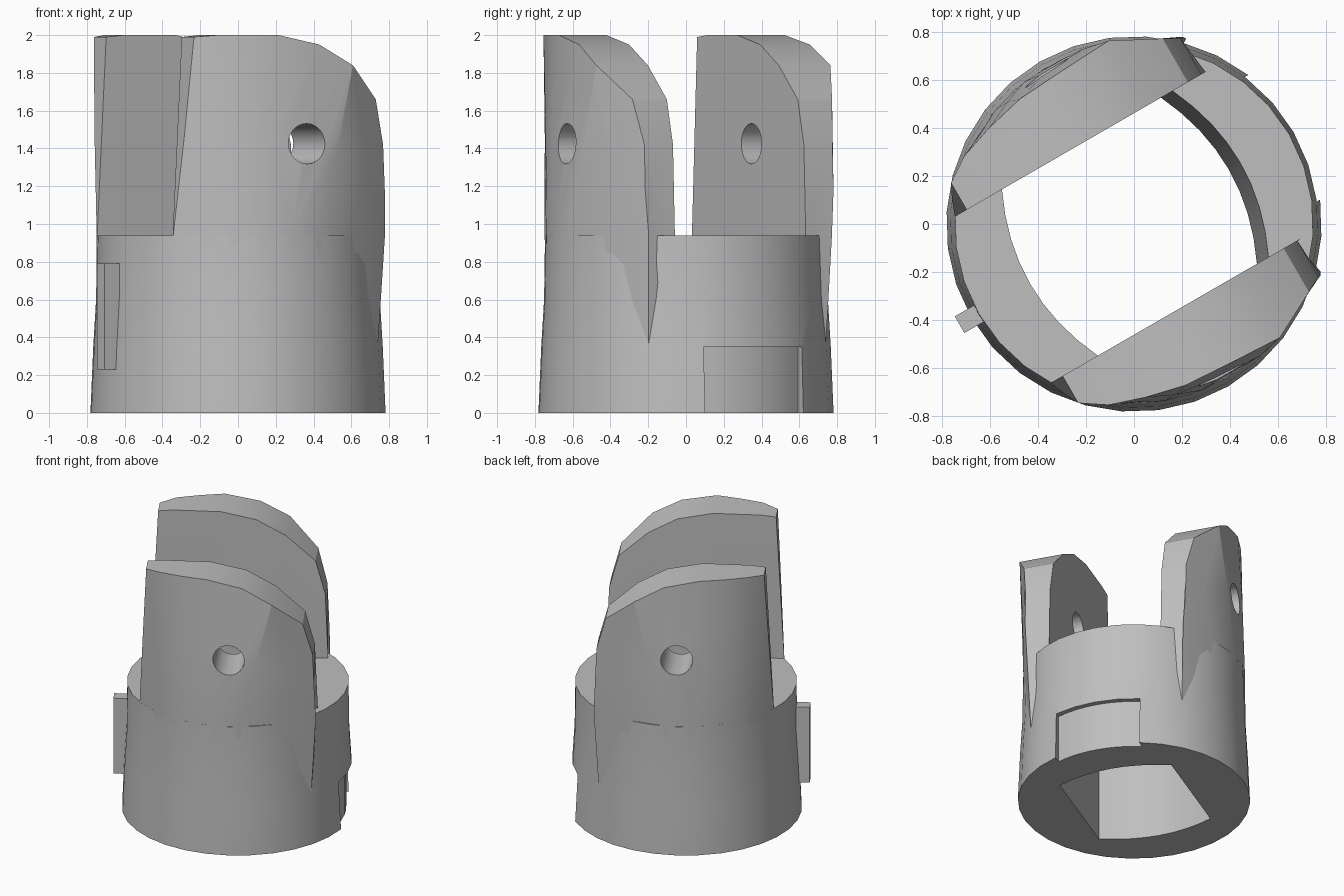
import bpy, bmesh, math
from mathutils import Matrix

cube = bpy.data.objects.get("Cube")
if cube:
    bpy.data.objects.remove(cube)

TURN = Matrix.Rotation(math.radians(30), 4, 'Z')  # slot runs along local x

grey = bpy.data.materials.new("plain grey")
grey.use_nodes = True
grey.diffuse_color = (0.52, 0.52, 0.52, 1)
grey.node_tree.nodes["Principled BSDF"].inputs["Base Color"].default_value = grey.diffuse_color


def loft(name, rings):
    """Closed solid through rings of equal point count."""
    bm = bmesh.new()
    rows = [[bm.verts.new(p) for p in ring] for ring in rings]
    n = len(rows[0])
    for a, b in zip(rows, rows[1:]):
        for i in range(n):
            j = (i + 1) % n
            bm.faces.new((a[i], a[j], b[j], b[i]))
    bm.faces.new(rows[0][::-1])
    bm.faces.new(rows[-1])
    bmesh.ops.recalc_face_normals(bm, faces=bm.faces)
    mesh = bpy.data.meshes.new(name)
    bm.to_mesh(mesh)
    bm.free()
    mesh.materials.append(grey)
    obj = bpy.data.objects.new(name, mesh)
    bpy.context.collection.objects.link(obj)
    obj.matrix_world = TURN
    return obj


def prism(name, outline, z0, z1):
    return loft(name, [[(x, y, z) for x, y in outline] for z in (z0, z1)])


def cut(obj, cutter):
    mod = obj.modifiers.new("cut", 'BOOLEAN')
    mod.operation, mod.solver, mod.object = 'DIFFERENCE', 'EXACT', cutter
    bpy.context.view_layer.update()
    deps = bpy.context.evaluated_depsgraph_get()
    mesh = bpy.data.meshes.new_from_object(obj.evaluated_get(deps))
    obj.modifiers.clear()
    obj.data = mesh


def smooth(obj, angle=30):
    bpy.ops.object.select_all(action='DESELECT')
    obj.select_set(True)
    bpy.context.view_layer.objects.active = obj
    bpy.ops.object.shade_smooth_by_angle(angle=math.radians(angle))


def circle(r, z, n=32):
    return [(r * math.cos(math.tau * i / n), r * math.sin(math.tau * i / n), z) for i in range(n)]


# Tapered collar
BASE = 0.94
collar = loft("collar", [circle(r, z) for r, z in
                         ((0.783, 0), (0.768, 0.35), (0.753, 0.6), (0.748, BASE))])

# Flat-sided bore with bowed ends, one end leaning outward toward the top
HALF = 0.4


def bore(z, lean):
    steps = [HALF * (i / 4 - 1) for i in range(9)]
    bow = [0.5 - 0.095 * (v / HALF) ** 2 for v in steps]
    return ([(b + lean, v, z) for b, v in zip(bow, steps)]
            + [(-b, v, z) for b, v in list(zip(bow, steps))[::-1]])


bore_cutter = loft("bore_cutter", [bore(-0.1, -0.05), bore(1.0, 0.015)])
cut(collar, bore_cutter)

# Shallow recess low on the collar
arc = [math.asin(0.3 / 0.73) * (i / 4 - 1) for i in range(9)]
outline = [(0.73 * math.cos(a), 0.73 * math.sin(a)) for a in arc] + [(1, 0.3), (1, -0.3)]
recess_cutter = prism("recess_cutter", outline, -0.1, 0.35)
cut(collar, recess_cutter)
smooth(collar)

# Key rib opposite the recess
rib = prism("key_rib", [(-0.84, -0.04), (-0.7, -0.04), (-0.7, 0.04), (-0.84, 0.04)], 0.23, 0.79)

# Lug columns: top x, top z, top outer y, x at the collar rim
COLUMNS = [(-0.575, 1.99, 0.53, -0.63), (-0.47, 2.0, 0.6, -0.52), (-0.32, 2.0, 0.65, -0.4),
           (-0.15, 2.0, 0.69, -0.26), (0.09, 1.95, 0.705, -0.1), (0.29, 1.84, 0.715, 0.07),
           (0.49, 1.66, 0.61, 0.32), (0.555, 1.42, 0.575, 0.575)]


def lug(name, side):
    rings = []
    for x, z, y, low in COLUMNS:
        end = low > 0.5
        rim_y = 0.56 if end else math.sqrt(0.749 ** 2 - low ** 2)
        root = 0.542 if end else low
        root_y = math.sqrt((0.766 if end else 0.735) ** 2 - root ** 2)
        inner_x = low + (x - low) * 0.5
        ring = [(root, HALF + 0.01, 0.35), (low, HALF, BASE), (x, HALF, z),
                (x, y, z), (inner_x, (y + rim_y) / 2 + 0.008, (z + BASE) / 2),
                (low, rim_y, BASE), (root, root_y, 0.35)]
        rings.append([(px, side * py, pz) for px, py, pz in ring])
    return loft(name, rings)


# Cross pin hole through both lugs
pin_cutter = loft("pin_cutter", [[(px, y, pz + 1.425) for px, pz, _ in circle(0.107, 0, 24)]
                                 for y in (-1, 1)])
for name, side in (("front_lug", -1), ("back_lug", 1)):
    part = lug(name, side)
    cut(part, pin_cutter)
    smooth(part, 25)

for helper in (bore_cutter, recess_cutter, pin_cutter):
    bpy.data.objects.remove(helper)
